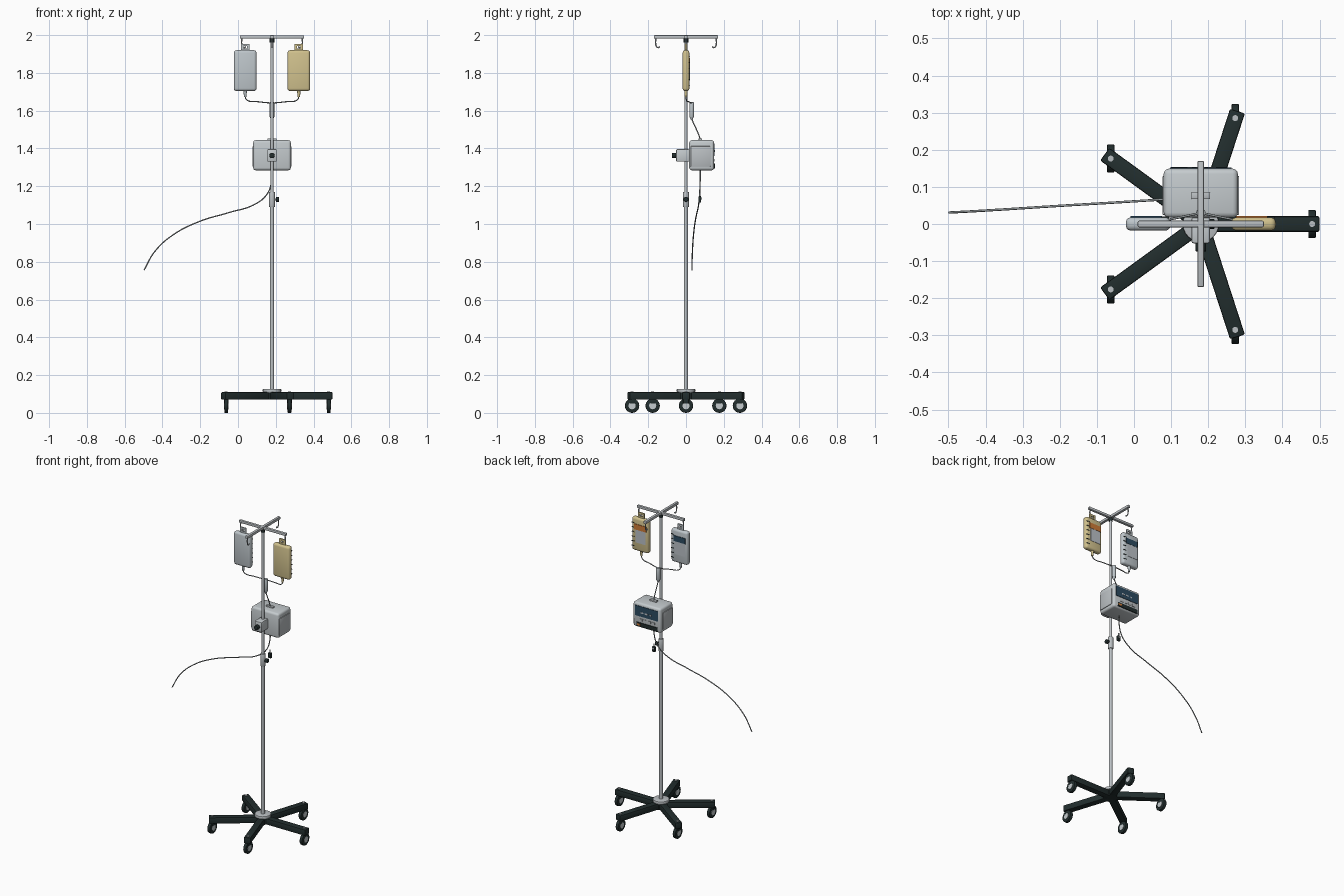
import bpy, bmesh
from math import cos, sin, radians
from mathutils import Vector, Matrix

default = bpy.data.objects.get("Cube")
if default:
    bpy.data.objects.remove(default, do_unlink=True)


def material(name, r, g, b):
    m = bpy.data.materials.new(name)
    m.use_nodes = True
    m.diffuse_color = (r, g, b, 1)
    m.node_tree.nodes["Principled BSDF"].inputs["Base Color"].default_value = (r, g, b, 1)
    return m


DARK = material("dark plastic", 0.016, 0.027, 0.027)
METAL = material("brushed metal", 0.50, 0.53, 0.55)
CASE = material("pale grey case", 0.56, 0.60, 0.62)
CLEAR = material("clear bag", 0.52, 0.57, 0.60)
YELLOW = material("yellow fluid", 0.64, 0.54, 0.27)
BLUE = material("deep blue", 0.025, 0.07, 0.12)
ORANGE = material("orange", 0.62, 0.20, 0.04)
LABEL = material("label grey", 0.50, 0.54, 0.58)
TUBE = material("tubing grey", 0.32, 0.35, 0.36)

PX = 0.18  # pole position in x


def finish(name, bm, mat):
    mesh = bpy.data.meshes.new(name)
    bm.to_mesh(mesh)
    bm.free()
    mesh.materials.append(mat)
    ob = bpy.data.objects.new(name, mesh)
    bpy.context.collection.objects.link(ob)
    bpy.ops.object.select_all(action="DESELECT")
    ob.select_set(True)
    bpy.context.view_layer.objects.active = ob
    bpy.ops.object.shade_smooth_by_angle(angle=radians(40))
    return ob


def box(name, centre, size, mat, bevel=0, segments=2, spin=0):
    bm = bmesh.new()
    bmesh.ops.create_cube(bm, size=1)
    bmesh.ops.scale(bm, vec=size, verts=bm.verts)
    if bevel:
        bmesh.ops.bevel(bm, geom=bm.edges[:], offset=bevel, segments=segments,
                        profile=0.5, affect="EDGES")
    bm.transform(Matrix.Translation(centre) @ Matrix.Rotation(spin, 4, "Z"))
    return finish(name, bm, mat)


def rod(name, a, b, radius, mat, radius_end=None, sides=24, bevel=0):
    a, b = Vector(a), Vector(b)
    bm = bmesh.new()
    bmesh.ops.create_cone(bm, cap_ends=True, segments=sides, radius1=radius,
                          radius2=radius if radius_end is None else radius_end,
                          depth=(b - a).length)
    if bevel:
        rims = [e for e in bm.edges if any(len(f.verts) > 4 for f in e.link_faces)]
        bmesh.ops.bevel(bm, geom=rims, offset=bevel, segments=2, profile=0.5, affect="EDGES")
    turn = (b - a).to_track_quat("Z", "Y").to_matrix().to_4x4()
    bm.transform(Matrix.Translation((a + b) / 2) @ turn)
    return finish(name, bm, mat)


def tube(name, points, radius, mat):
    curve = bpy.data.curves.new(name, "CURVE")
    curve.dimensions = "3D"
    curve.bevel_depth = radius
    curve.bevel_resolution = 2
    curve.use_fill_caps = True
    spline = curve.splines.new("BEZIER")
    spline.bezier_points.add(len(points) - 1)
    for bp, p in zip(spline.bezier_points, points):
        bp.co = p
        bp.handle_left_type = bp.handle_right_type = "AUTO"
    curve.materials.append(mat)
    ob = bpy.data.objects.new(name, curve)
    bpy.context.collection.objects.link(ob)
    return ob


# Five-legged base with casters
for i in range(5):
    a = radians(72 * i)
    d = Vector((cos(a), sin(a), 0))
    mid, end = Vector((PX, 0, 0.09)) + d * 0.165, Vector((PX, 0, 0)) + d * 0.30
    box(f"base_leg_{i}", mid, (0.31, 0.042, 0.04), DARK, 0.005, spin=a)
    rod(f"caster_bolt_{i}", end + Vector((0, 0, 0.10)), end + Vector((0, 0, 0.114)), 0.008, METAL)
    box(f"caster_fork_{i}", end + Vector((0, 0, 0.062)), (0.024, 0.03, 0.028), DARK, 0.003)
    axle, x = end + Vector((0, 0, 0.038)), Vector((1, 0, 0))
    rod(f"caster_wheel_{i}", axle - x * 0.01, axle + x * 0.01, 0.038, DARK, bevel=0.003)
    rod(f"caster_hub_{i}", axle - x * 0.012, axle + x * 0.012, 0.019, CASE)
rod("base_core", (PX, 0, 0.07), (PX, 0, 0.11), 0.042, DARK)
rod("base_hub", (PX, 0, 0.108), (PX, 0, 0.127), 0.049, METAL, bevel=0.004)

# Telescopic pole with locking collar
rod("lower_pole", (PX, 0, 0.11), (PX, 0, 1.12), 0.011, METAL)
rod("upper_pole", (PX, 0, 1.10), (PX, 0, 1.985), 0.0085, METAL)
rod("pole_collar", (PX, 0, 1.09), (PX, 0, 1.17), 0.0155, METAL, bevel=0.003)
rod("collar_screw", (PX + 0.01, 0, 1.13), (PX + 0.024, 0, 1.13), 0.005, METAL)
rod("collar_knob", (PX + 0.02, 0, 1.13), (PX + 0.037, 0, 1.13), 0.013, DARK, bevel=0.002)
rod("top_collar", (PX, 0, 1.962), (PX, 0, 1.982), 0.012, DARK)

# Cross bars and hooks
box("cross_bar_x", (PX, 0, 1.99), (0.34, 0.018, 0.017), METAL, 0.004)
box("cross_bar_y", (PX, 0, 1.991), (0.018, 0.34, 0.018), METAL, 0.004)
for i in range(4):
    d = Vector((cos(radians(90 * i)), sin(radians(90 * i)), 0))
    path = [(0.16, 1.985), (0.16, 1.95), (0.155, 1.938), (0.146, 1.934), (0.139, 1.94)]
    tube(f"hook_{i}", [Vector((PX, 0, z)) + d * r for r, z in path], 0.0035, METAL)


# Fluid bags: tab, body, outlet, label and graduation marks
def fluid_bag(side, cx, body, accent):
    box(f"{side}_bag", (cx, 0, 1.812), (0.12, 0.036, 0.216), body, 0.014, 3)
    for s in (-1, 1):
        box(f"{side}_bag_tab_post", (cx + s * 0.016, 0, 1.932), (0.012, 0.008, 0.04), body)
    for z in (1.924, 1.948):
        box(f"{side}_bag_tab_bar", (cx, 0, z), (0.04, 0.008, 0.012), body)
    rod(f"{side}_bag_outlet", (cx, 0, 1.672), (cx, 0, 1.71), 0.006, body, 0.010)
    box(f"{side}_bag_label", (cx - 0.008, 0.0185, 1.81), (0.072, 0.003, 0.10), LABEL)
    box(f"{side}_bag_label_band", (cx - 0.005, 0.0195, 1.862), (0.085, 0.004, 0.036), accent)
    for k in range(6):
        box(f"{side}_bag_mark_{k}", (cx + 0.046, 0.0175, 1.735 + 0.03 * k),
            (0.02, 0.005, 0.004), DARK)
    tube(f"{side}_bag_line", [(cx, 0, 1.675), (cx + (PX - cx) * 0.05, 0.002, 1.658),
                              ((cx + PX) / 2, 0.015, 1.647), (PX, 0.03, 1.64)], 0.003, TUBE)


fluid_bag("right", PX - 0.142, CLEAR, BLUE)
fluid_bag("left", PX + 0.142, YELLOW, ORANGE)

# Drip chamber and feed line
rod("drip_chamber", (PX, 0.03, 1.565), (PX, 0.03, 1.645), 0.0125, CLEAR, bevel=0.003)
rod("drip_chamber_tip", (PX, 0.03, 1.55), (PX, 0.03, 1.566), 0.004, CLEAR, 0.011)
tube("feed_line", [(PX, 0.03, 1.555), (PX, 0.037, 1.54), (PX, 0.07, 1.465), (PX, 0.076, 1.445)],
     0.003, TUBE)

# Pump body with side panels and line port
box("pump_case", (PX, 0.083, 1.364), (0.20, 0.132, 0.16), CASE, 0.014, 3)
for s in (-1, 1):
    box("pump_side_panel", (PX + s * 0.1, 0.077, 1.358), (0.007, 0.105, 0.108), METAL, 0.003)
box("pump_line_port", (PX, 0.076, 1.447), (0.05, 0.018, 0.012), METAL, 0.002)

# Pump control face
BACK = 0.149
box("pump_screen", (PX, BACK, 1.393), (0.165, 0.006, 0.066), BLUE)
for k, w in enumerate((0.022, 0.022, 0.012)):
    box(f"screen_readout_{k}", (PX + 0.03 - 0.03 * k, BACK + 0.003, 1.386),
        (w, 0.002, 0.009), LABEL)
box("pump_keypad", (PX - 0.005, BACK, 1.306), (0.15, 0.008, 0.026), DARK)
for k in range(4):
    box(f"pump_button_{k}", (PX + 0.04 - 0.03 * k, BACK, 1.338), (0.02, 0.006, 0.014), METAL)
box("pump_alert_key", (PX + 0.055, BACK + 0.003, 1.306), (0.024, 0.004, 0.012), ORANGE)

# Pole clamp
box("clamp_block", (PX, -0.017, 1.363), (0.05, 0.07, 0.066), CASE, 0.005)
rod("clamp_knob", (PX, -0.074, 1.363), (PX, -0.05, 1.363), 0.014, DARK, bevel=0.002)

# Outlet line and roller clamp
tube("outlet_line", [(PX, 0.075, 1.29), (0.178, 0.075, 1.23), (0.155, 0.072, 1.16),
                     (0.09, 0.067, 1.105), (-0.05, 0.058, 1.06), (-0.2, 0.049, 1.015),
                     (-0.34, 0.04, 0.945), (-0.44, 0.034, 0.855), (-0.498, 0.031, 0.755)],
     0.0032, TUBE)
box("roller_clamp", (PX, 0.073, 1.13), (0.02, 0.014, 0.034), DARK, 0.002)
rod("roller_wheel", (PX - 0.006, 0.08, 1.135), (PX + 0.006, 0.08, 1.135), 0.006, METAL)
rod("roller_stem", (PX, 0.073, 1.145), (PX, 0.073, 1.165), 0.004, METAL)
